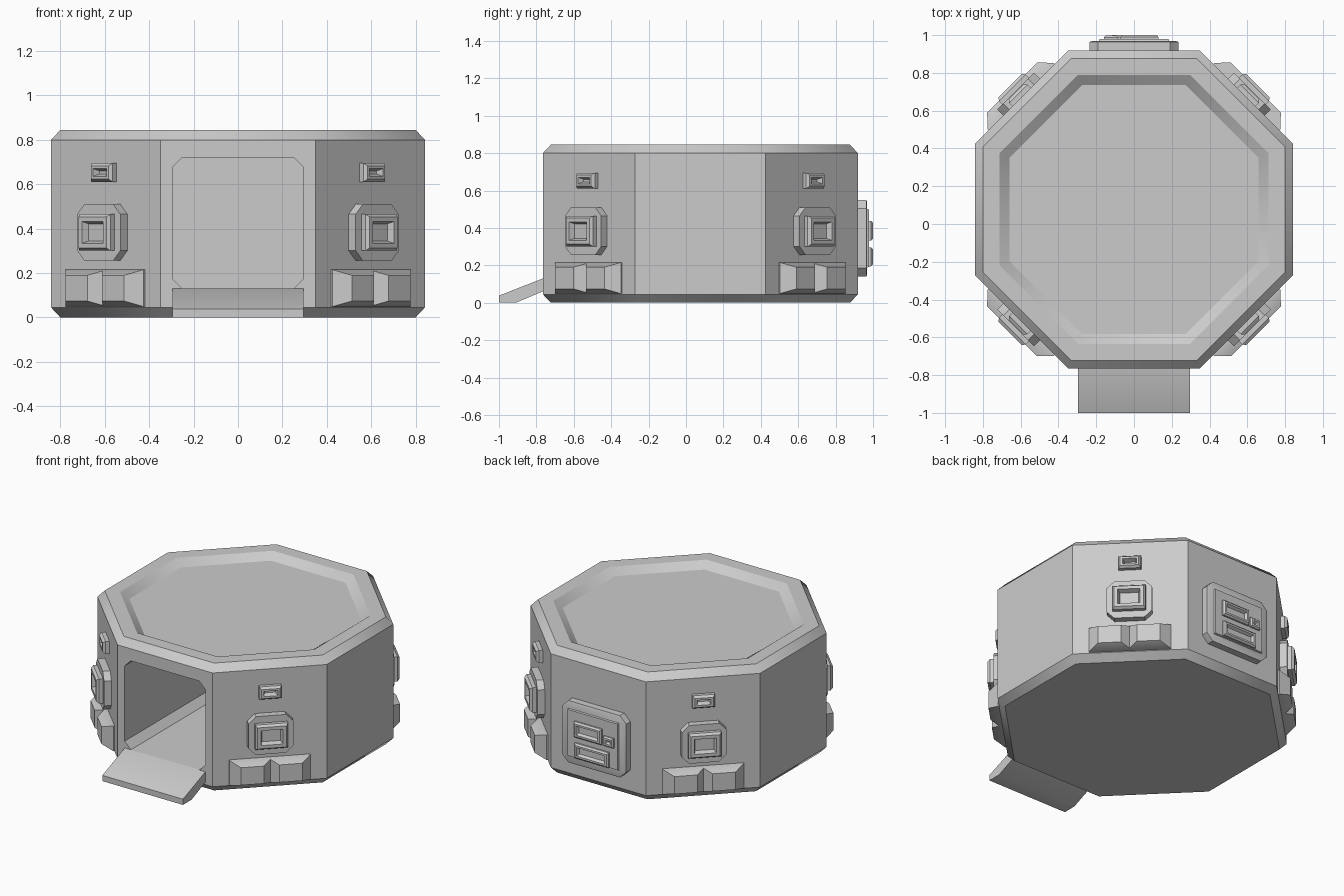
import bpy, bmesh, math
from mathutils import Matrix, Vector

old = bpy.data.objects.get("Cube")
if old:
    bpy.data.objects.remove(old, do_unlink=True)

grey = bpy.data.materials.new("plain_grey")
grey.use_nodes = True
COLOUR = (0.6, 0.6, 0.6, 1)
grey.diffuse_color = COLOUR
grey.node_tree.nodes["Principled BSDF"].inputs["Base Color"].default_value = COLOUR

CENTRE = Vector((0, 0.077, 0))
APOTHEM = 0.842


def loft(name, rings, matrix=Matrix.Identity(4)):
    """Skin a stack of equal-length rings and close both ends."""
    bm = bmesh.new()
    loops = [[bm.verts.new(matrix @ Vector(p)) for p in ring] for ring in rings]
    n = len(loops[0])
    for a, b in zip(loops, loops[1:]):
        for i in range(n):
            j = (i + 1) % n
            bm.faces.new((a[i], a[j], b[j], b[i]))
    bm.faces.new(loops[0][::-1])
    bm.faces.new(loops[-1])
    bmesh.ops.recalc_face_normals(bm, faces=bm.faces)
    mesh = bpy.data.meshes.new(name)
    bm.to_mesh(mesh)
    bm.free()
    mesh.materials.append(grey)
    obj = bpy.data.objects.new(name, mesh)
    bpy.context.collection.objects.link(obj)
    return obj


def octagon(apothem, z):
    r = apothem / math.cos(math.pi / 8)
    return [CENTRE + Vector((r * math.cos(a), r * math.sin(a), z))
            for a in (math.pi / 8 + i * math.pi / 4 for i in range(8))]


def rect(w, h, depth, cut=0, at=(0, 0)):
    """Rectangle of half sizes w, h in the local xy plane, corners cut if asked."""
    pts = []
    for sx, sy in ((1, 1), (-1, 1), (-1, -1), (1, -1)):
        if cut:
            pair = [(sx * w, sy * (h - cut)), (sx * (w - cut), sy * h)]
            pts += pair if sx * sy > 0 else pair[::-1]
        else:
            pts.append((sx * w, sy * h))
    return [(x + at[0], y + at[1], depth) for x, y in pts]


def wall(angle, height):
    """Frame on a wall: x along it, y up, z outward."""
    a = math.radians(angle)
    out = Vector((math.cos(a), math.sin(a), 0))
    along = Vector((-math.sin(a), math.cos(a), 0))
    m = Matrix((along, Vector((0, 0, 1)), out)).transposed().to_4x4()
    m.translation = CENTRE + out * APOTHEM + Vector((0, 0, height))
    return m


def frame(name, m, w, h, base, top, border, bevel=0.012, at=(0, 0)):
    """Raised bevelled block with a sunken, tapered window."""
    iw, ih = w - border, h - border
    mid = base + (top - base) * 0.6
    return loft(name, [rect(w, h, base - 0.01, at=at), rect(w, h, mid, at=at),
                       rect(w - bevel, h - bevel, top, at=at),
                       rect(iw, ih, top, at=at),
                       rect(iw - 0.01, ih - 0.01, base + 0.008, at=at)], m)


# Body with chamfered rims and a sunken roof
body = loft("body", [octagon(a, z) for a, z in (
    (0.80, 0), (APOTHEM, 0.045), (APOTHEM, 0.80), (0.80, 0.845),
    (0.713, 0.845), (0.66, 0.805))])

# Doorway and passage
door = wall(-90, 0.425)
cutter = loft("doorway_cutter", [rect(0.296, 0.295, d, 0.045) for d in (0.2, -1.53)], door)
cutter.hide_render = True
cut = body.modifiers.new("doorway", "BOOLEAN")
cut.operation = "DIFFERENCE"
cut.solver = "EXACT"
cut.object = cutter
bpy.context.view_layer.objects.active = body
body.select_set(True)
bpy.ops.object.modifier_apply(modifier=cut.name)
bpy.data.objects.remove(cutter, do_unlink=True)

# Entry ramp
side = ((-1, 0), (-1, 0.038), (-0.765, 0.13), (-0.755, 0.13), (-0.755, 0.065), (-0.91, 0))
loft("ramp", [[(x, y, z) for y, z in side] for x in (-0.296, 0.296)])

# Fittings repeated on the four diagonal walls
for angle, where in ((45, "back_left"), (135, "back_right"),
                     (-135, "front_right"), (-45, "front_left")):
    low = wall(angle, 0.132)
    for s in (-1, 1):
        c = (s * 0.117, 0)
        loft(f"pad_{where}_{'a' if s < 0 else 'b'}", [
            rect(0.131, 0.083, -0.01, at=c), rect(0.131, 0.083, 0.008, at=c),
            rect(0.07, 0.058, 0.07, at=c)], low)
    mid = wall(angle, 0.383)
    loft(f"window_plate_{where}", [
        rect(0.137, 0.127, d, 0.045) for d in (-0.01, 0.045)], mid)
    frame(f"window_frame_{where}", mid, 0.1, 0.082, 0.045, 0.085, 0.033)
    frame(f"vent_{where}", wall(angle, 0.653), 0.068, 0.042, 0, 0.04, 0.025)

# Rear control panel
rear = wall(90, 0.345)
loft("rear_plate", [rect(0.235, 0.205, -0.01, 0.045), rect(0.235, 0.205, 0.045, 0.045),
                    rect(0.222, 0.192, 0.05, 0.04)], rear)
loft("rear_raised_plate", [rect(0.19, 0.16, 0.04), rect(0.183, 0.153, 0.06)], rear)
frame("rear_upper_slot", rear, 0.102, 0.052, 0.055, 0.081, 0.022, 0.01, (-0.028, 0.04))
frame("rear_button", rear, 0.037, 0.032, 0.055, 0.078, 0.02, 0.008, (0.122, 0.02))
frame("rear_lower_slot", rear, 0.125, 0.05, 0.055, 0.081, 0.022, 0.01, (0.0, -0.1))

# Soften only the shallow corners
for obj in bpy.context.collection.objects:
    if obj.type == "MESH" and grey.name in obj.data.materials:
        bpy.ops.object.select_all(action="DESELECT")
        obj.select_set(True)
        bpy.context.view_layer.objects.active = obj
        bpy.ops.object.shade_smooth_by_angle(angle=math.radians(35))
